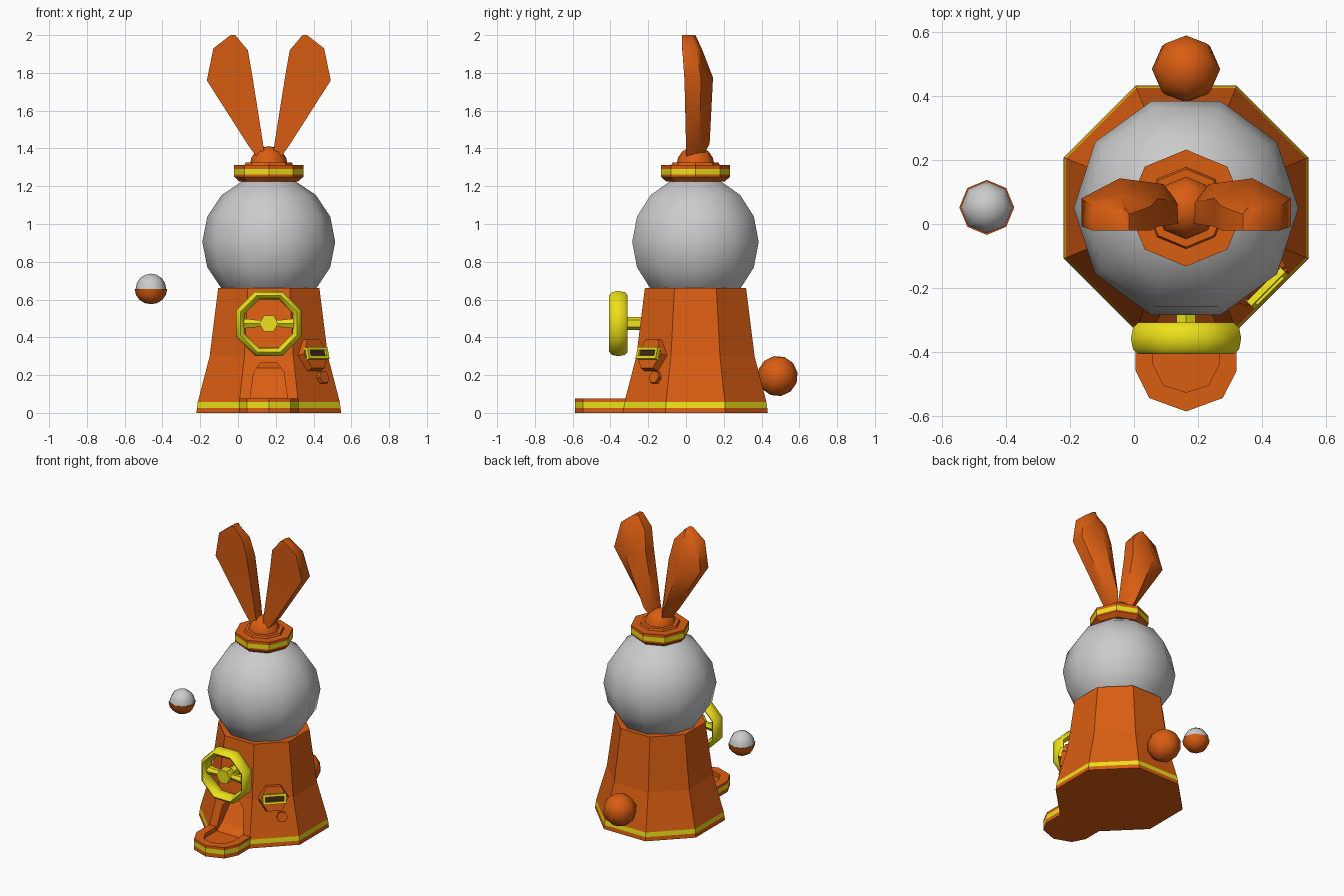
import bpy, bmesh
from math import pi, sin, cos, radians
from mathutils import Matrix, Vector

if "Cube" in bpy.data.objects:
    bpy.data.objects.remove(bpy.data.objects["Cube"])

CX, CY = 0.163, 0.05


def material(name, rgb):
    m = bpy.data.materials.new(name)
    m.diffuse_color = (*rgb, 1)
    m.use_nodes = True
    m.node_tree.nodes["Principled BSDF"].inputs["Base Color"].default_value = m.diffuse_color
    return m


ORANGE = material("orange", (0.70, 0.11, 0.006))
YELLOW = material("yellow", (0.85, 0.75, 0.01))
DARK = material("dark", (0.05, 0.02, 0.01))


def finish(bm, name, mats, smooth=None):
    bmesh.ops.recalc_face_normals(bm, faces=bm.faces)
    me = bpy.data.meshes.new(name)
    bm.to_mesh(me)
    bm.free()
    for m in mats:
        me.materials.append(m)
    ob = bpy.data.objects.new(name, me)
    bpy.context.collection.objects.link(ob)
    if smooth:
        bpy.ops.object.select_all(action='DESELECT')
        ob.select_set(True)
        bpy.context.view_layer.objects.active = ob
        bpy.ops.object.shade_smooth_by_angle(angle=radians(smooth))
    return ob


def loft(name, rings, mats=(ORANGE,), stripes=(), closed=False, smooth=None):
    """Skin equal-sized rings; bands listed in stripes use material 1."""
    bm = bmesh.new()
    vs = [[bm.verts.new(p) for p in r] for r in rings]
    n, count = len(rings[0]), len(rings)
    for i in range(count if closed else count - 1):
        a, b = vs[i], vs[(i + 1) % count]
        for j in range(n):
            k = (j + 1) % n
            f = bm.faces.new((a[j], a[k], b[k], b[j]))
            f.material_index = 1 if i in stripes else 0
    if not closed:
        bm.faces.new(vs[0])
        bm.faces.new(vs[-1])
    return finish(bm, name, mats, smooth)


def ngon(r, z, n=8, turn=0.0):
    return [(CX + r * cos(turn + 2 * pi * i / n), CY + r * sin(turn + 2 * pi * i / n), z)
            for i in range(n)]


def prism(name, r, depth, n, mat, matrix, r2=None):
    bm = bmesh.new()
    bmesh.ops.create_cone(bm, cap_ends=True, segments=n, radius1=r,
                          radius2=r if r2 is None else r2, depth=depth, matrix=matrix)
    return finish(bm, name, [mat])


def box(name, size, mat, matrix):
    bm = bmesh.new()
    bmesh.ops.create_cube(bm, size=1, matrix=matrix @ Matrix.Diagonal((*size, 1)))
    return finish(bm, name, [mat])


def ball(name, r, seg, rings, mats, matrix, zmin=None, zmax=None):
    bm = bmesh.new()
    bmesh.ops.create_uvsphere(bm, u_segments=seg, v_segments=rings, radius=r, matrix=matrix)
    gone = [v for v in bm.verts if (zmin is not None and v.co.z < zmin - 1e-4)
            or (zmax is not None and v.co.z > zmax + 1e-4)]
    bmesh.ops.delete(bm, geom=gone, context='VERTS')
    edge = [e for e in bm.edges if e.is_boundary]
    if edge:
        bmesh.ops.holes_fill(bm, edges=edge, sides=0)
    return finish(bm, name, mats, 50)


def cut(ob, cutter):
    mod = ob.modifiers.new("cut", 'BOOLEAN')
    mod.operation, mod.solver, mod.object = 'DIFFERENCE', 'EXACT', cutter
    bpy.context.view_layer.objects.active = ob
    bpy.ops.object.modifier_apply(modifier=mod.name)
    bpy.data.objects.remove(cutter)


T = Matrix.Translation

# Eight-sided body with a yellow stripe round the foot
K = 1 / cos(pi / 8)
body = loft("body", [ngon(a * K, z, turn=pi / 8) for a, z in
                     [(0.383, 0), (0.38, 0.027), (0.376, 0.057), (0.313, 0.3),
                      (0.268, 0.66)]], (ORANGE, YELLOW), (1,))

# Arched outlet in the front of the body, with a sloping chute behind it
arch = [(0.103, 0.045), (0.08, 0.215), (0.043, 0.265)]
arch = [(CX + s * x, z) for s, pts in ((-1, arch), (1, arch[::-1])) for x, z in pts]
cut(body, loft("outlet_cutter", [[(x, y, z) for x, z in arch] for y in (-0.5, -0.17)]))
loft("chute", [[(x, -0.16, 0.03), (x, -0.16, 0.25), (x, -0.2, 0.2), (x, -0.27, 0.085),
                (x, -0.33, 0.035)] for x in (CX - 0.1, CX + 0.1)])

# Rounded tray with the same stripe and a recessed floor


def mirrored(half, mid):
    return ([(CX - x, y) for x, y in half] + [(CX, mid)]
            + [(CX + x, y) for x, y in half[::-1]])


outline = mirrored([(0.158, -0.27), (0.158, -0.46), (0.115, -0.545)], -0.587)
tray = loft("tray", [[(x, y, z) for x, y in outline] for z in (0, 0.027, 0.057, 0.075)],
            (ORANGE, YELLOW), (1,))
recess = mirrored([(0.103, -0.2), (0.103, -0.44), (0.07, -0.505)], -0.527)
cut(tray, loft("tray_cutter", [[(x, y, z) for x, y in recess] for z in (0.045, 0.2)]))

# Globe
ball("globe", 0.352, 10, 8, [], T((CX, CY, 0.905)) @ Matrix.Rotation(pi / 2, 4, 'Z'))

# Cap with stripe, and the dome on top
loft("cap", [ngon(r, z) for r, z in [(0.155, 1.225), (0.183, 1.25), (0.183, 1.262),
                                     (0.183, 1.292), (0.183, 1.312), (0.128, 1.312),
                                     (0.122, 1.326)]], (ORANGE, YELLOW), (2,))
ball("cap_dome", 0.1, 8, 8, [ORANGE], T((CX, CY, 1.312)), zmin=1.31)

# Ears: flat front, ridged back; outer x, z, inner x, z, then front, side and back y
levels = [(0.11, 1.34, 0.145, 1.34, 0.0, 0.04, 0.08),
          (0.052, 1.42, 0.132, 1.43, 0.0, 0.07, 0.125),
          (-0.165, 1.76, 0.075, 1.79, -0.008, 0.08, 0.143),
          (-0.13, 1.93, 0.052, 1.92, -0.02, 0.055, 0.085),
          (-0.04, 2.0, -0.015, 2.0, -0.02, 0.03, 0.05)]
for side, s in (("left", 1), ("right", -1)):
    rings = []
    for xo, zo, xi, zi, f, m, b in levels:
        ring = [(xo, f, zo), (xo, m, zo), ((xo + xi) / 2, b, (zo + zi) / 2),
                (xi, m, zi), (xi, f, zi)]
        rings.append([(CX + s * (x - CX), y, z) for x, y, z in ring])
    loft(side + "_ear", rings, smooth=50)

# Tail
ball("tail", 0.107, 8, 6, [ORANGE], T((CX, 0.485, 0.195)) @ Matrix.Rotation(radians(-20), 4, 'X'))

# Loose capsule: grey lid over an orange cup
spot = T((-0.461, 0.052, 0.656))
ball("capsule_lid", 0.081, 8, 8, [], spot, zmin=0.656)
ball("capsule_cup", 0.086, 8, 8, [ORANGE], spot @ Matrix.Diagonal((1, 1, 0.94, 1)), zmax=0.656)

# Eight-sided hand wheel with axle, hub and two flared spokes
WZ, WY = 0.473, -0.358
rings = []
for i in range(8):
    a = pi / 8 + i * pi / 4
    ring = []
    for j in range(8):
        t = j * pi / 4
        r = 0.162 + 0.025 * cos(t)
        ring.append((CX + r * cos(a), WY + 0.049 * sin(t), WZ + r * sin(a)))
    rings.append(ring)
loft("wheel_rim", rings, (YELLOW,), closed=True, smooth=50)
FRONT = Matrix.Rotation(pi / 2, 4, 'X')
prism("wheel_axle", 0.035, 0.2, 6, YELLOW, T((CX, -0.29, WZ)) @ FRONT)
prism("wheel_hub", 0.05, 0.06, 6, YELLOW, T((CX, -0.365, WZ)) @ FRONT @ Matrix.Rotation(pi / 6, 4, 'Z'))
for s in (-1, 1):
    prism("wheel_spoke", 0.018, 0.125, 6, YELLOW,
          T((CX + s * 0.088, WY, WZ)) @ Matrix.Rotation(s * pi / 2, 4, 'Y'), 0.032)

# Coin panel on the front right face: x across, y up, z outward
out = Vector((1, -1, 0.36)).normalized()
across = Vector((1, 1, 0)).normalized()
up = out.cross(across)


def on_face(p):
    return T(p) @ Matrix((across, up, out)).transposed().to_4x4()


panel = on_face((0.395, -0.178, 0.307))
TURN = Matrix.Rotation(pi / 6, 4, 'Z')
prism("coin_panel", 0.1, 0.05, 6, ORANGE, panel @ TURN, 0.09)
for x, y, w, h in ((0, 0.024, 0.15, 0.016), (0, -0.024, 0.15, 0.016),
                   (-0.067, 0, 0.016, 0.064), (0.067, 0, 0.016, 0.064)):
    box("slot_frame", (w, h, 0.05), YELLOW, panel @ T((x, y, 0.02)))
box("coin_slot", (0.13, 0.04, 0.04), DARK, panel @ T((0, 0, 0.012)))
prism("return_button", 0.036, 0.04, 6, ORANGE, on_face((0.444, -0.157, 0.185)) @ TURN)
